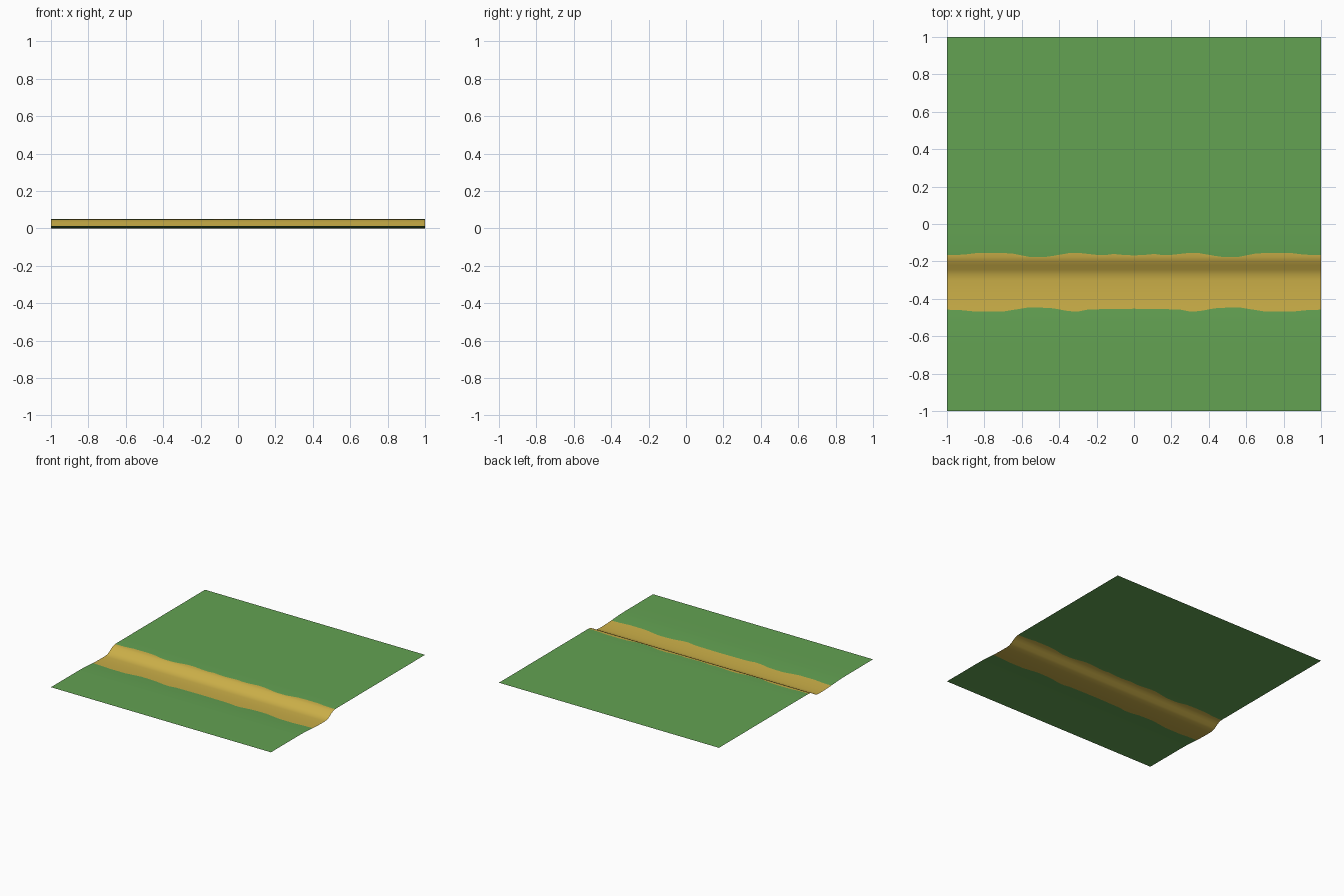
import bpy, bmesh

if "Cube" in bpy.data.objects:
    bpy.data.objects.remove(bpy.data.objects["Cube"])

def material(name, rgb):
    m = bpy.data.materials.new(name)
    m.diffuse_color = (*rgb, 1)
    m.use_nodes = True
    m.node_tree.nodes["Principled BSDF"].inputs["Base Color"].default_value = m.diffuse_color
    return m

def interp(pts, x):
    for (a, p), (b, q) in zip(pts, pts[1:]):
        if x <= b:
            return p + (q - p) * (x - a) / (b - a)
    return pts[-1][1]

# Wavy sand borders, mirrored about x = 0 : (|x|, y)
UPPER = [(0, -.168), (.06, -.165), (.11, -.16), (.15, -.166), (.2, -.165), (.29, -.155), (.35, -.156),
         (.43, -.17), (.47, -.176), (.56, -.176), (.65, -.158), (.72, -.154), (.84, -.155), (.91, -.164), (1, -.166)]
LOWER = [(0, -.453), (.2, -.456), (.25, -.458), (.3, -.468), (.35, -.466), (.43, -.451), (.5, -.447), (.57, -.447),
         (.65, -.46), (.7, -.468), (.84, -.469), (.92, -.461), (1, -.458)]
# Cross-section from the low meadow, over the beach, up the bank : (y, z)
PROFILE = [(-1, .013), (-.65, .013), (-.56, .011), (-.48, .006), (-.42, .002), (-.36, 0), (-.3, 0), (-.27, .003),
           (-.245, .014), (-.22, .03), (-.195, .043), (-.178, .048), (-.145, .05), (-.05, .05), (1, .05)]

xs = sorted({s * a for a, _ in UPPER + LOWER for s in (1, -1)})
fixed = [y for y, _ in PROFILE]
front = [y for y in fixed if y < -.47]
mid = [y for y in fixed if -.44 < y < -.177]
back = [y for y in fixed if y > -.15]

bm = bmesh.new()
columns = []
for x in xs:
    ys = front + [interp(LOWER, abs(x))] + mid + [interp(UPPER, abs(x))] + back
    columns.append([bm.verts.new((x, y, interp(PROFILE, y))) for y in ys])
lo, hi = len(front), len(front) + 1 + len(mid)
for a, b in zip(columns, columns[1:]):
    for j in range(len(a) - 1):
        f = bm.faces.new((a[j], b[j], b[j + 1], a[j + 1]))
        f.smooth = True
        f.material_index = 1 if lo <= j < hi else 0   # sand strip between borders

mesh = bpy.data.meshes.new("shore_tile")
bm.to_mesh(mesh)
bm.free()
mesh.materials.append(material("grass green", (.125, .36, .085)))
mesh.materials.append(material("sand yellow", (.60, .43, .065)))
bpy.context.collection.objects.link(bpy.data.objects.new("shore_tile", mesh))
